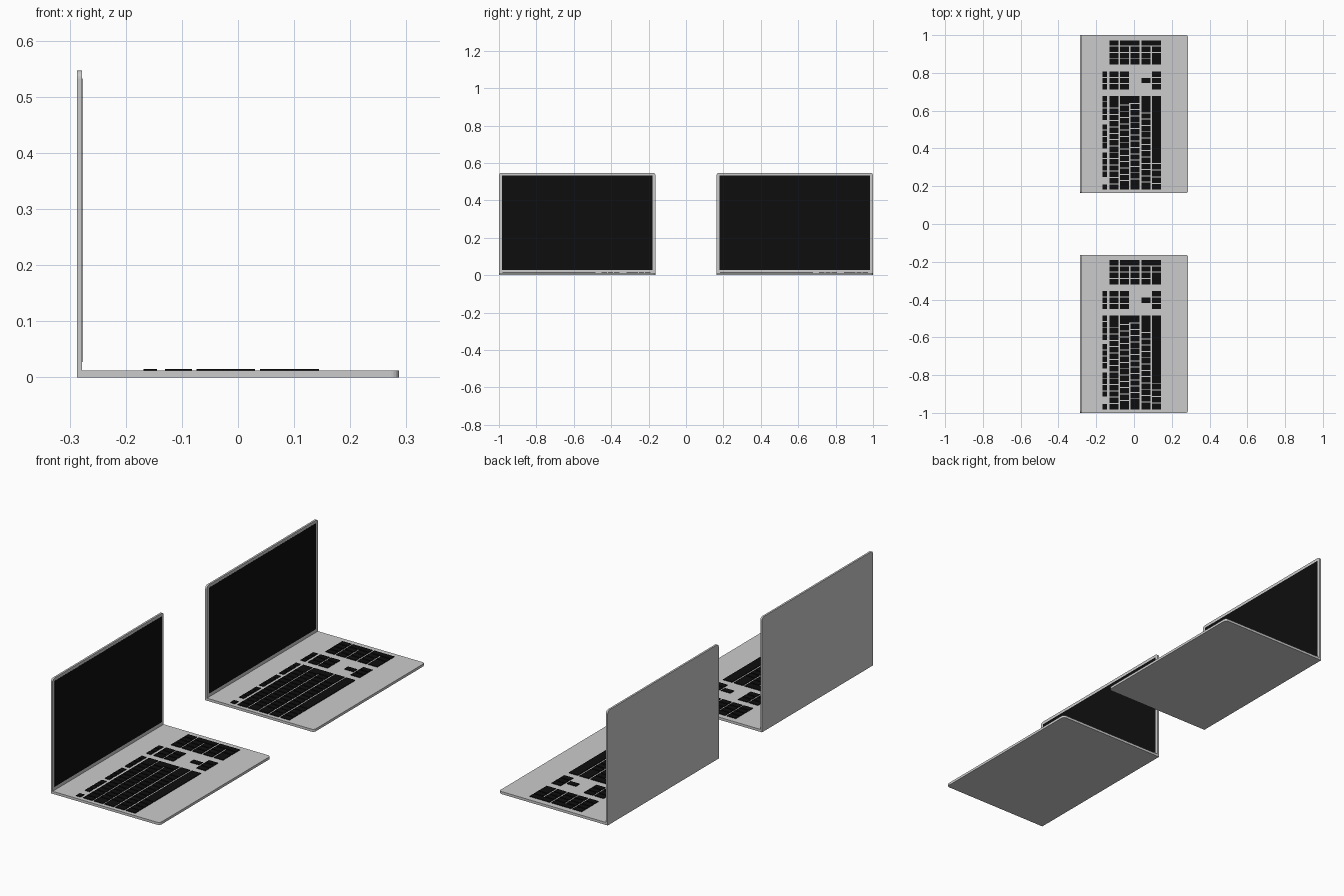
import bpy, bmesh
from mathutils import Vector

if "Cube" in bpy.data.objects:
    bpy.data.objects.remove(bpy.data.objects["Cube"])

BLACK = bpy.data.materials.new("black")
BLACK.diffuse_color = (0.004, 0.004, 0.004, 1)
BLACK.use_nodes = True
BLACK.node_tree.nodes["Principled BSDF"].inputs["Base Color"].default_value = BLACK.diffuse_color

Y0, Y1 = 0.163, 1.0        # side edges of the right-hand laptop
SPACING = 1.16             # distance between the two laptops
TOP = 0.012                # top of the base
UNIT, GAP = 0.0334, 0.005  # key pitch and gap


def add_box(bm, lo, hi):
    verts = bmesh.ops.create_cube(bm, size=1)["verts"]
    for v in verts:
        v.co = Vector([l if c < 0 else h for c, l, h in zip(v.co, lo, hi)])


def finish(bm, name, mat=None):
    mesh = bpy.data.meshes.new(name)
    bm.to_mesh(mesh)
    bm.free()
    if mat:
        mesh.materials.append(mat)
    # same part on both laptops
    for side, dy in (("right", 0), ("left", -2 * Y0 - (Y1 - Y0))):
        ob = bpy.data.objects.new(f"{side}_{name}", mesh)
        ob.location.y = 0 if side == "right" else -SPACING - 0.003
        bpy.context.collection.objects.link(ob)


def slab(name, lo, hi, thin, far, radius):
    """Box whose two corner edges along axis `thin`, at the high end of axis `far`, are rounded."""
    bm = bmesh.new()
    add_box(bm, lo, hi)
    edges = [e for e in bm.edges
             if abs(e.verts[0].co[thin] - e.verts[1].co[thin]) > 1e-4
             and all(abs(v.co[far] - hi[far]) < 1e-5 for v in e.verts)]
    others = [a for a in range(3) if a not in (thin,)]
    edges = [e for e in edges
             if all(abs(e.verts[0].co[a] - e.verts[1].co[a]) < 1e-5 for a in others)]
    bmesh.ops.bevel(bm, geom=edges, offset=radius, segments=5, profile=0.5, affect='EDGES')
    finish(bm, name)


# base and lid
slab("base", (-0.278, Y0, 0), (0.287, Y1, TOP), 2, 0, 0.014)
slab("lid", (-0.287, Y0, 0), (-0.278, Y1, 0.547), 0, 2, 0.014)

# screen panel
bm = bmesh.new()
add_box(bm, (-0.279, Y0 + 0.015, 0.028), (-0.2775, Y1 - 0.015, 0.533))
finish(bm, "screen", BLACK)

# keyboard
bm = bmesh.new()
ROWS = [(-0.130, -0.082), (-0.074, -0.026), (-0.018, 0.030), (0.039, 0.087), (0.096, 0.144)]
FROW = (-0.168, -0.144)


def key(xs, y, units=1.0):
    add_box(bm, (xs[0], y, TOP - 0.001), (xs[1], y + units * UNIT - GAP, TOP + 0.003))


def key_row(xs, y, widths):
    for w in widths:
        key(xs, y, w)
        y += w * UNIT


MAIN, NAV, PAD = 0.182, 0.712, 0.844

# main block
layout = [[1] * 13 + [2],
          [1.5] + [1] * 12 + [1.5],
          [1.75] + [1] * 12,
          [1.25] + [1] * 11 + [2.75],
          [1.05] * 4 + [10.8]]
for xs, widths in zip(ROWS, layout):
    key_row(xs, MAIN, widths)
key((ROWS[1][1], ROWS[2][1]), MAIN + 13.75 * UNIT, 1.25)

# function keys
key(FROW, MAIN)
for start in (2, 6.5, 11):
    key_row(FROW, MAIN + start * UNIT, [1] * 4)
key_row(FROW, NAV, [1] * 3)

# navigation keys and arrows
for r in (0, 1, 4):
    key_row(ROWS[r], NAV, [1] * 3)
key(ROWS[3], NAV + UNIT)

# number pad
for r in range(4):
    key_row(ROWS[r], PAD, [1] * 3)
key_row(ROWS[4], PAD, [2, 1])
last = PAD + 3 * UNIT
key(ROWS[0], last)
key((ROWS[1][0], ROWS[2][1]), last)
key((ROWS[3][0], ROWS[4][1]), last)
finish(bm, "keyboard", BLACK)
